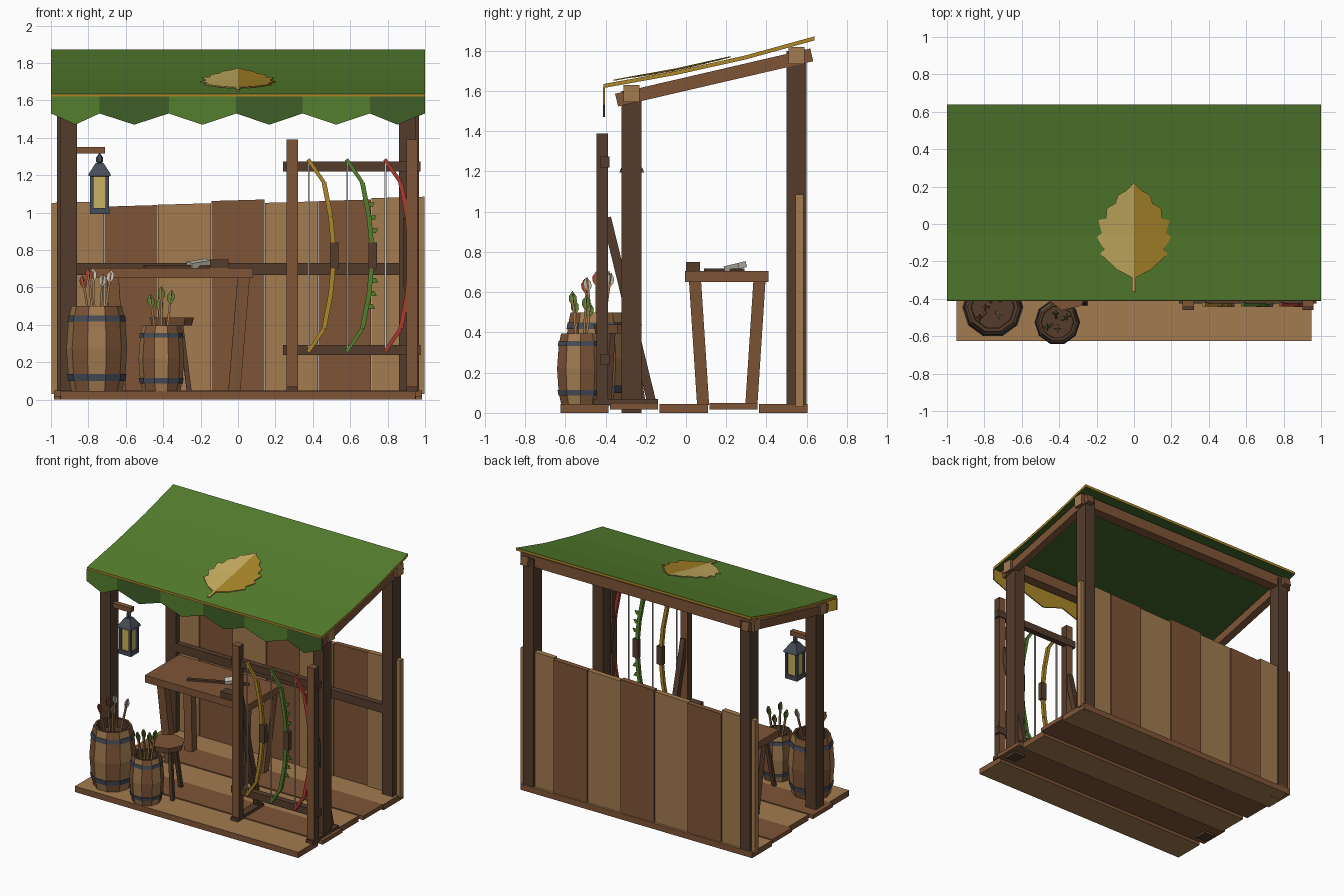
import bpy, bmesh, math
from mathutils import Vector as V

if "Cube" in bpy.data.objects:
    bpy.data.objects.remove(bpy.data.objects["Cube"])


def material(name, code):
    srgb = [int(code[i:i + 2], 16) / 255 for i in (0, 2, 4)]
    col = [c / 12.92 if c < 0.04 else ((c + 0.055) / 1.055) ** 2.4 for c in srgb] + [1]
    m = bpy.data.materials.new(name)
    m.use_nodes = True
    m.diffuse_color = col
    bsdf = next(n for n in m.node_tree.nodes if n.type == "BSDF_PRINCIPLED")
    bsdf.inputs["Base Color"].default_value = col
    return m


DARK = material("dark wood", "553C2C")
MID = material("mid wood", "7F5537")
LIGHT = material("light wood", "A27B50")
GREEN = material("leaf green", "557F2F")
DEEP = material("deep green", "3E5E27")
GOLD = material("gold", "AB872A")
PALE = material("pale gold", "C9B062")
IRON = material("iron", "474C57")
RED = material("red", "A83A2E")
WHITE = material("off white", "C9C5B8")


def finish(name, bm, mats, rule=None):
    """Turn a bmesh into an object; rule(face) picks the material slot."""
    bmesh.ops.recalc_face_normals(bm, faces=bm.faces)
    bm.normal_update()
    if rule:
        for f in bm.faces:
            f.material_index = rule(f)
    me = bpy.data.meshes.new(name)
    bm.to_mesh(me)
    bm.free()
    for m in mats:
        me.materials.append(m)
    ob = bpy.data.objects.new(name, me)
    bpy.context.collection.objects.link(ob)
    return ob


def extruded(pts, vec):
    bm = bmesh.new()
    face = bm.faces.new([bm.verts.new(p) for p in pts])
    new = bmesh.ops.extrude_face_region(bm, geom=[face], use_keep_orig=True)["geom"]
    bmesh.ops.translate(bm, vec=vec, verts=[g for g in new if isinstance(g, bmesh.types.BMVert)])
    return bm


def prism(name, pts, vec, mats, rule=None):
    return finish(name, extruded(pts, vec), mats, rule)


def box(name, x, y, z, *mats, rule=None):
    """Box from (low, high) pairs."""
    pts = [(x[0], y[0], z[0]), (x[1], y[0], z[0]), (x[1], y[1], z[0]), (x[0], y[1], z[0])]
    return prism(name, pts, (0, 0, z[1] - z[0]), mats, rule)


def beam(name, p, q, w, d, mat):
    """Bar from p to q with a w by d section."""
    p, q = V(p), V(q)
    axis = (q - p).normalized()
    side = V((1, 0, 0)) if abs(axis.x) < 0.9 else V((0, 1, 0))
    side = (side - axis * side.dot(axis)).normalized() * w / 2
    up = axis.cross(side).normalized() * d / 2
    return prism(name, [p + side + up, p - side + up, p - side - up, p + side - up], q - p, [mat])


def lathe(name, profile, n, centre, mats, rule=None, turn=0.0):
    """Spin (radius, height) points into an n-sided solid."""
    bm = bmesh.new()
    rings = []
    for r, z in profile:
        angles = [turn + math.tau * i / n for i in range(n)]
        rings.append([bm.verts.new((r * math.cos(a), r * math.sin(a), z)) for a in angles])
    for a, b in zip(rings, rings[1:]):
        for i in range(n):
            j = (i + 1) % n
            bm.faces.new((a[i], a[j], b[j], b[i]))
    bmesh.ops.remove_doubles(bm, verts=bm.verts, dist=1e-5)
    ob = finish(name, bm, mats, rule)
    ob.location = centre
    return ob


end_rule = lambda f: int(abs(f.normal.x) > 0.5)

# Floor boards, every second one thinner, with mid wood edges
for i in range(5):
    y = -0.625 + i * 0.247
    half = 0.95 if i in (0, 2) else 0.985
    box("floor_board", (-half, half), (y, y + 0.24), (0.018 * (i % 2), 0.045 + 0.004 * (i % 2)),
        MID if i % 2 else LIGHT, MID, rule=lambda f: int(abs(f.normal.z) < 0.5))

# Posts, rafters and cross beams
for s in (-1, 1):
    box("front_post", sorted((s * 0.862, s * 0.952)), (-0.32, -0.22), (0, 1.6), DARK)
    box("back_post", sorted((s * 0.878, s * 0.967)), (0.5, 0.6), (0, 1.8), DARK)
    beam("rafter", (s * 0.94, -0.345, 1.555), (s * 0.94, 0.625, 1.78), 0.06, 0.065, MID)
box("front_cross_beam", (-0.985, 0.985), (-0.31, -0.23), (1.545, 1.63), MID, LIGHT, rule=end_rule)
box("back_cross_beam", (-0.995, 0.995), (0.51, 0.59), (1.735, 1.82), MID, LIGHT, rule=end_rule)

# Back wall with uneven board tops
tops = [1.06, 1.04, 1.05, 1.07, 1.06, 1.07, 1.085]
for i, top in enumerate(tops):
    a, b = -0.998 + i * 0.2855, -0.998 + (i + 1) * 0.2855 - 0.003
    y = 0.545 + 0.008 * (i % 2)
    pts = [(a, y, 0.03), (b, y, 0.03), (b, y, top), (a, y, top - 0.008)]
    prism("wall_board", pts, (0, 0.04, 0), [MID if i % 2 else LIGHT])
box("wall_rail", (-0.9, 0.9), (0.503, 0.546), (0.665, 0.73), DARK)

# Sagging roof cloth with gold hem
line = [(-0.41, 1.635), (-0.05, 1.70), (0.3, 1.778), (0.64, 1.872)]
pts = [(-1, y, z) for y, z in line] + [(-1, y, z - 0.02) for y, z in reversed(line)]


def roof_rule(f):
    if abs(f.normal.x) > 0.5 or abs(f.normal.y) > 0.7:
        return 2
    return 0 if f.normal.z > 0 else 1


prism("roof_cloth", pts, (2, 0, 0), [GREEN, DEEP, GOLD], roof_rule)


def roof_height(y):
    for (y0, z0), (y1, z1) in zip(line, line[1:]):
        if y <= y1:
            return z0 + (z1 - z0) * (y - y0) / (y1 - y0)


# Scalloped valance
edges = [-1, -0.74, -0.37, -0.01, 0.345, 0.705, 1]
for i, (a, b) in enumerate(zip(edges, edges[1:])):
    pts = [(x, -0.412, z) for x, z in
           ((a, 1.62), (a, 1.53), ((a + b) / 2, 1.47), (b, 1.53), (b, 1.62))]
    prism("valance_flap", pts, (0, 0.009, 0), [DEEP if i % 2 else GREEN, GOLD],
          lambda f: int(f.normal.y > -0.5))

# Leaf emblem: two folded halves draped over the roof
outline = [(0, -0.36), (0.012, -0.36), (0.012, -0.285), (0.09, -0.245), (0.18, -0.16), (0.16, -0.135),
           (0.2, -0.07), (0.172, -0.05), (0.19, 0.02), (0.15, 0.03), (0.145, 0.085),
           (0.1, 0.11), (0.085, 0.155), (0.04, 0.18), (0, 0.22)]
for s, mat in ((-1, PALE), (1, GOLD)):
    bm = extruded([(s * x, y, 0) for x, y in outline], (0, 0, 0.006))
    bmesh.ops.bisect_plane(bm, geom=bm.verts[:] + bm.edges[:] + bm.faces[:],
                           plane_co=(0, -0.05, 0), plane_no=(0, 1, 0))
    for v in bm.verts:
        v.co.z += roof_height(v.co.y) + 0.001 + (0.2 - abs(v.co.x)) * 0.03
    finish("leaf_emblem_half", bm, [mat])

# Work table with tools
box("table_top", (-0.79, 0.08), (-0.005, 0.41), (0.65, 0.705), MID)
for x, lean in ((-0.67, 0.04), (0.03, -0.05)):
    for y0, y1 in ((0.045, 0.085), (0.365, 0.325)):
        beam("table_leg", (x + lean, y1, 0.04), (x, y0, 0.655), 0.065, 0.06, MID)
box("clamp_block", (-0.15, -0.05), (0.0, 0.07), (0.705, 0.75), DARK)
beam("unfinished_bow", (-0.5, 0.1, 0.712), (-0.1, 0.28, 0.712), 0.025, 0.014, DARK)
beam("feather_bundle", (-0.26, 0.21, 0.718), (-0.16, 0.28, 0.735), 0.05, 0.03, WHITE)

# Stool
lathe("stool_seat", [(0, 0.395), (0.112, 0.395), (0.125, 0.44), (0, 0.44)], 7, (-0.36, -0.34, 0), [MID])
for k in range(3):
    a = math.radians(-40 + 120 * k)
    c, s = math.cos(a), math.sin(a)
    beam("stool_leg", (-0.36 + 0.13 * c, -0.34 + 0.13 * s, 0.04),
         (-0.36 + 0.07 * c, -0.34 + 0.07 * s, 0.4), 0.026, 0.026, DARK)


# Barrels with alternating staves, iron hoops and arrows
def barrel(x, y, r, h):
    n = 10
    bulge = lambda t: r * (1 - 0.17 * (2 * t - 1) ** 2)
    profile = [(bulge(t), t * h) for t in (0, 0.12, 0.2, 0.5, 0.82, 0.89, 1)]
    rim = bulge(1)
    profile = [(0, 0)] + profile + [(rim * 0.86, h), (rim * 0.84, h * 0.85), (0, h * 0.85)]

    def stave(f):
        c = f.calc_center_median()
        if c.xy.length < rim * 0.84 or f.normal.z > 0.7:
            return 2
        return int(math.atan2(c.y, c.x) % math.tau / math.tau * n) % 2

    lathe("barrel", profile, n, (x, y, 0.045), [MID, LIGHT, DARK], stave)
    for a, b in ((0.12, 0.2), (0.82, 0.89)):
        ra, rb = bulge(a) + 0.005, bulge(b) + 0.005
        ring = [(ra - 0.02, a * h), (ra, a * h), (rb, b * h), (rb - 0.02, b * h)]
        lathe("barrel_hoop", ring, n, (x, y, 0.045), [IRON])


def arrow(x, y, z, dx, dy, length, mat):
    p, q = V((x, y, z)), V((x + dx, y + dy, z + length))
    d = (q - p).normalized()
    beam("arrow_shaft", p, q, 0.012, 0.012, LIGHT)
    for s in (V((0.019, 0, 0)), V((0, 0.019, 0))):
        pts = [q - d * 0.075, q - d * 0.045 + s, q - d * 0.02 + s, q + d * 0.005,
               q - d * 0.02 - s, q - d * 0.045 - s]
        prism("arrow_fletching", pts, V((s.y, s.x, 0)) * 0.2, [mat])


barrel(-0.755, -0.445, 0.163, 0.455)
barrel(-0.41, -0.525, 0.122, 0.35)
for dx, dy, top, mat in ((-0.07, -0.05, 0.66, RED), (-0.02, 0.05, 0.7, WHITE), (0.03, -0.04, 0.67, WHITE),
                         (0.07, 0.06, 0.69, WHITE), (-0.04, 0.0, 0.7, RED)):
    arrow(-0.755 + dx * 0.5, -0.445 + dy * 0.5, 0.4, dx * 0.6, dy * 0.7, top - 0.4, mat)
for dx, dy, top in ((-0.06, -0.03, 0.56), (0.0, -0.04, 0.6), (0.055, 0.03, 0.58), (-0.01, 0.05, 0.54)):
    arrow(-0.41 + dx * 0.4, -0.525 + dy * 0.4, 0.3, dx * 0.6, dy * 0.6, top - 0.3, GREEN)

# Hanging lantern
LX, LY = -0.74, -0.27
box("lantern_bracket", (-0.87, -0.71), (LY - 0.02, LY + 0.02), (1.315, 1.35), MID)
box("lantern_glass", (LX - 0.04, LX + 0.04), (LY - 0.04, LY + 0.04), (1.01, 1.2), PALE)
box("lantern_base", (LX - 0.052, LX + 0.052), (LY - 0.05, LY + 0.05), (0.992, 1.025), IRON)
for sx in (-1, 1):
    for sy in (-1, 1):
        beam("lantern_corner", (LX + sx * 0.041, LY + sy * 0.041, 1.0),
             (LX + sx * 0.041, LY + sy * 0.041, 1.2), 0.018, 0.018, IRON)
lathe("lantern_cap", [(0, 1.19), (0.086, 1.195), (0.08, 1.21), (0.03, 1.265), (0, 1.265)],
      4, (LX, LY, 0), [IRON], turn=math.pi / 4)
lathe("lantern_knob", [(0, 1.26), (0.018, 1.27), (0.018, 1.295), (0, 1.32)], 6, (LX, LY, 0), [IRON])

# Bow rack
for x, brace_x in ((0.29, 0.29), (0.93, 0.905)):
    box("rack_post", (x - 0.03, x + 0.03), (-0.445, -0.388), (0.04, 1.39), MID, DARK, rule=end_rule)
    box("rack_foot", (x - 0.03, x + 0.03), (-0.46, -0.14), (0.04, 0.07), DARK)
    beam("rack_brace", (brace_x, -0.395, 0.97), (brace_x, -0.17, 0.05), 0.04, 0.045, DARK)
for z in (0.265, 1.247):
    box("rack_rail", (0.24, 0.975), (-0.425, -0.38), (z - 0.027, z + 0.027), DARK)

# Three bows with grips and strings
arc = [(0, 1.285), (0.085, 1.16), (0.12, 0.98), (0.14, 0.77)]
arc += [(x, 1.54 - z) for x, z in reversed(arc[:-1])]
for x0, mat in ((0.375, GOLD), (0.58, GREEN), (0.785, RED)):
    y = -0.43
    for i, (a, b) in enumerate(zip(arc, arc[1:])):
        w = 0.02 if i in (0, len(arc) - 2) else 0.025
        beam("bow_limb", (x0 + a[0], y, a[1]), (x0 + b[0], y, b[1]), w, w, mat)
    box("bow_grip", (x0 + 0.117, x0 + 0.163), (y - 0.015, y + 0.02), (0.7, 0.84), DARK)
    beam("bow_string", (x0 + 0.004, y, 0.27), (x0 + 0.004, y, 1.27), 0.009, 0.009, WHITE)
    if mat == GREEN:
        # Pointed leaf thorns along the outer edge
        for z, dx in ((0.12, 0.138), (0.19, 0.13), (0.26, 0.12)):
            for s in (-1, 1):
                root, tip = V((x0 + dx - 0.01, y, 0.77 + s * z)), V((0.042, 0, s * 0.025))
                across = V((0.008, 0, -s * 0.013))
                pts = [root, root + tip / 2 + across, root + tip, root + tip / 2 - across]
                prism("bow_thorn", pts, (0, 0.009, 0), [GREEN])
